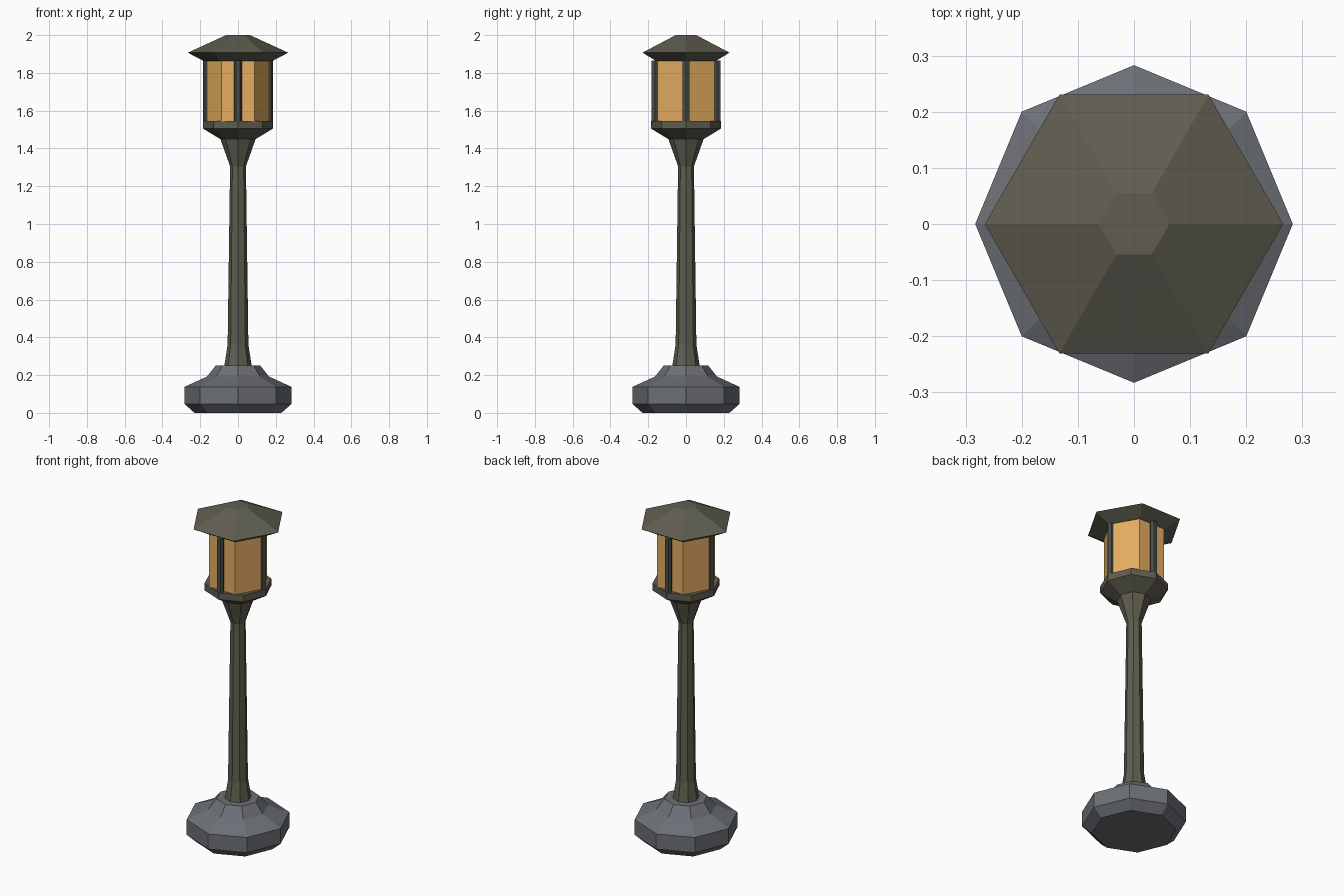
import bpy, bmesh
from math import cos, sin, tau

if "Cube" in bpy.data.objects:
    bpy.data.objects.remove(bpy.data.objects["Cube"])


def material(name, rgb):
    m = bpy.data.materials.new(name)
    m.diffuse_color = (*rgb, 1)
    m.use_nodes = True
    m.node_tree.nodes["Principled BSDF"].inputs["Base Color"].default_value = m.diffuse_color
    return m


STONE = material("stone", (0.15, 0.16, 0.18))
METAL = material("olive_metal", (0.115, 0.11, 0.08))
DARK = material("dark_metal", (0.07, 0.075, 0.07))
GLASS = material("amber_glass", (0.78, 0.42, 0.12))


def turned(name, sides, profile, mat, centre=(0, 0)):
    """Closed faceted solid from a (radius, height) profile, first corner on +x."""
    bm = bmesh.new()
    rings = [[bm.verts.new((centre[0] + r * cos(tau * i / sides),
                            centre[1] + r * sin(tau * i / sides), z))
              for i in range(sides)] for r, z in profile]
    for low, high in zip(rings, rings[1:]):
        for i in range(sides):
            j = (i + 1) % sides
            bm.faces.new((low[i], low[j], high[j], high[i]))
    bm.faces.new(rings[0][::-1])
    bm.faces.new(rings[-1])
    mesh = bpy.data.meshes.new(name)
    bm.to_mesh(mesh)
    bm.free()
    mesh.materials.append(mat)
    obj = bpy.data.objects.new(name, mesh)
    bpy.context.collection.objects.link(obj)
    return obj


# Stone foot
turned("stone_base", 8, [(0.23, 0), (0.283, 0.047), (0.283, 0.138),
                         (0.165, 0.192), (0.118, 0.25)], STONE)

# Tapered post with flared neck
turned("post", 8, [(0.074, 0.24), (0.055, 0.36), (0.042, 1.305), (0.095, 1.455)], METAL)

# Tray under the lantern
turned("lantern_tray", 8, [(0.094, 1.45), (0.185, 1.505), (0.185, 1.545)], METAL)

# Six-sided glass
turned("glass", 6, [(0.174, 1.54), (0.174, 1.87)], GLASS)

# Four upright bars around the glass
for k in range(4):
    a = tau * k / 4
    turned(f"lantern_bar_{k + 1}", 6, [(0.02, 1.525), (0.02, 1.865)], DARK,
           (0.165 * cos(a), 0.165 * sin(a)))

# Hexagonal roof with sloped underside
turned("roof", 6, [(0.18, 1.862), (0.266, 1.907), (0.063, 2.0)], METAL)
